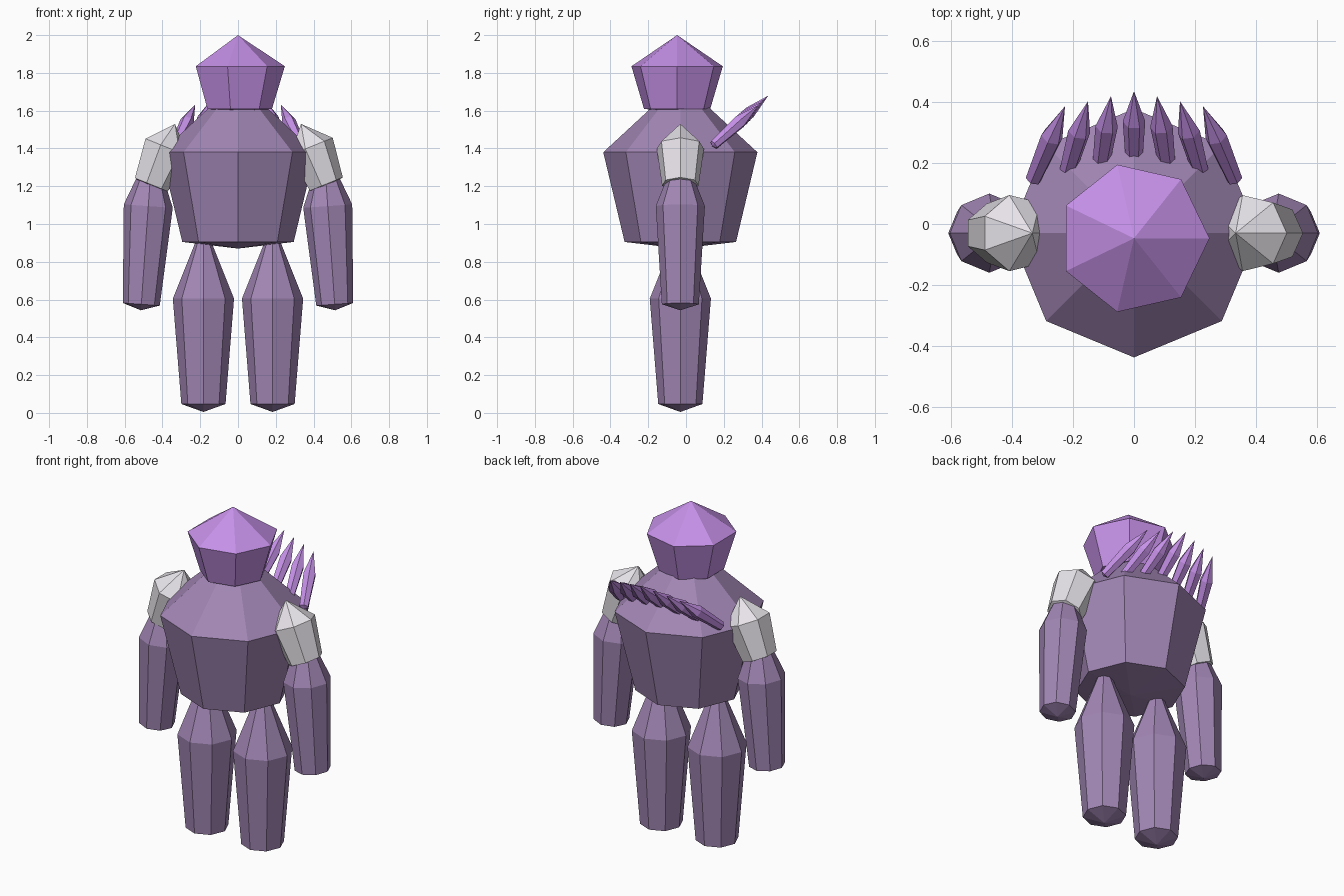
import bpy
import math
from mathutils import Vector

if "Cube" in bpy.data.objects:
    bpy.data.objects.remove(bpy.data.objects["Cube"])


def material(name, rgb):
    m = bpy.data.materials.new(name)
    m.diffuse_color = (*rgb, 1.0)
    m.use_nodes = True
    m.node_tree.nodes["Principled BSDF"].inputs["Base Color"].default_value = m.diffuse_color
    return m


BODY = material("dusty_purple", (0.36, 0.24, 0.46))
BRIGHT = material("bright_purple", (0.56, 0.28, 0.80))
PALE = material("pale_grey", (0.80, 0.77, 0.82))


def spindle(name, a, b, sides, profile, mat):
    """Pointed faceted solid along a->b.
    profile: (distance, radius) of end tip, lower ring, upper ring, end tip."""
    a, b = Vector(a), Vector(b)
    axis = (b - a).normalized()
    rot = Vector((0, 0, 1)).rotation_difference(axis)
    verts, faces = [a + axis * profile[0][0]], []
    for d, r in profile[1:3]:
        for i in range(sides):
            t = 2 * math.pi * i / sides
            verts.append(a + rot @ Vector((r * math.cos(t), r * math.sin(t), d)))
    verts.append(a + axis * profile[3][0])
    top = len(verts) - 1
    for i in range(sides):
        j = (i + 1) % sides
        p, q, u, v = 1 + i, 1 + j, 1 + sides + i, 1 + sides + j
        faces += [(0, q, p), (p, q, v, u), (u, v, top)]
    mesh = bpy.data.meshes.new(name)
    mesh.from_pydata(verts, [], faces)
    mesh.materials.append(mat)
    obj = bpy.data.objects.new(name, mesh)
    bpy.context.collection.objects.link(obj)
    return obj


Y = -0.03  # depth of the body centre line

# Torso and head
spindle("torso", (0, Y, 0), (0, Y, 1), 8,
        [(0.87, 0), (0.905, 0.295), (1.38, 0.408), (1.757, 0)], BODY)
spindle("head", (0, -0.047, 0), (0, -0.047, 1), 7,
        [(1.585, 0), (1.61, 0.18), (1.835, 0.248), (2.0, 0)], BRIGHT)

# Limbs and shoulder guards
for side, s in (("left", -1), ("right", 1)):
    spindle(side + "_leg", (s * 0.183, Y, 0), (s * 0.183, Y, 1), 8,
            [(0.005, 0), (0.047, 0.117), (0.605, 0.162), (1.01, 0)], BODY)
    spindle(side + "_arm", (s * 0.512, Y, 0.575), (s * 0.475, Y, 1.095), 8,
            [(-0.032, 0), (0, 0.098), (0.521, 0.13), (0.85, 0)], BODY)
    spindle(side + "_shoulder", (s * 0.463, Y, 1.21), (s * 0.383, Y, 1.408), 7,
            [(-0.02, 0), (0, 0.099), (0.214, 0.128), (0.345, 0)], PALE)

# Fan of back spikes
for i in range(-3, 4):
    k = abs(i)
    base = Vector((0.11 * i, 0.20 - 0.0175 * k, 1.467 - 0.016 * k))
    tip = Vector((0.0755 * i, 0.436 - 0.0165 * k, 1.68 - 0.016 * k))
    length = (tip - base).length
    spindle(f"back_spike_{i + 4}", base, tip, 6,
            [(-0.012, 0), (0, 0.027), (0.58 * length, 0.037), (length, 0)], BRIGHT)
